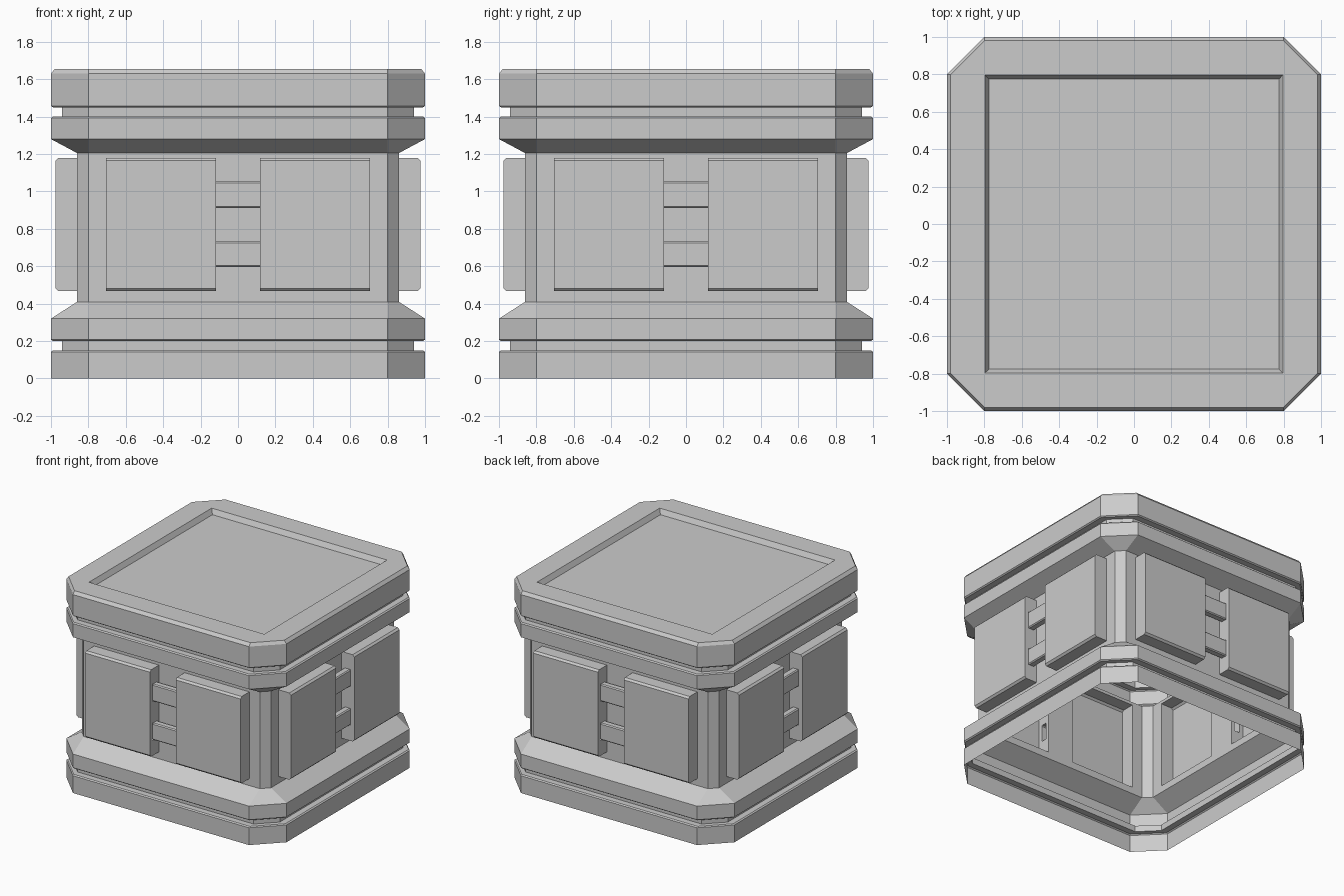
import bpy, bmesh
from math import pi
from mathutils import Matrix

if "Cube" in bpy.data.objects:
    bpy.data.objects.remove(bpy.data.objects["Cube"])


def finish(bm, name, turn=0.0):
    bmesh.ops.remove_doubles(bm, verts=bm.verts, dist=0.0005)
    bmesh.ops.recalc_face_normals(bm, faces=bm.faces)
    bm.transform(Matrix.Rotation(turn, 4, 'Z'))
    me = bpy.data.meshes.new(name)
    bm.to_mesh(me)
    bm.free()
    ob = bpy.data.objects.new(name, me)
    bpy.context.collection.objects.link(ob)
    return ob


def face(bm, pts):
    bm.faces.new([bm.verts.new(p) for p in pts])


def grid(bm, us, vs, place, hole):
    """Flat grid of quads, leaving out the cells in hole."""
    for i in range(len(us) - 1):
        for j in range(len(vs) - 1):
            if (i, j) not in hole:
                face(bm, [place(us[i], vs[j]), place(us[i + 1], vs[j]),
                          place(us[i + 1], vs[j + 1]), place(us[i], vs[j + 1])])


def ring(h, z):
    """Square with cut corners; becomes a plain square when h <= 0.8."""
    c = min(0.8, h)
    return [(c, -h, z), (h, -c, z), (h, c, z), (c, h, z),
            (-c, h, z), (-h, c, z), (-h, -c, z), (-c, -h, z)]


# Outer casing: stacked mouldings, corner columns, recessed lid, open underneath
WALL = 0.86
Z_LOW, Z_HIGH = 0.41, 1.205
profile = [(1, 0), (1, 0.142), (0.99, 0.15), (0.94, 0.15), (0.94, 0.2), (0.99, 0.2),
           (1, 0.208), (1, 0.32), (WALL, Z_LOW), (WALL, Z_HIGH), (1, 1.28),
           (1, 1.392), (0.99, 1.4), (0.94, 1.4), (0.94, 1.45), (0.99, 1.45),
           (1, 1.458), (1, 1.63), (0.98, 1.655), (0.797, 1.655), (0.775, 1.615)]
bm = bmesh.new()
rings = [[bm.verts.new(p) for p in ring(h, z)] for h, z in profile]
for a, b in zip(rings, rings[1:]):
    wall_band = abs(a[0].co.z - Z_LOW) < 1e-4
    for i in range(8):
        if wall_band and i % 2:      # flat sides are built with the panels
            continue
        j = (i + 1) % 8
        bm.faces.new((a[i], a[j], b[j], b[i]))
bm.faces.new(rings[-1])
finish(bm, "casing")

# Four sides: wall, two hollow raised panels, two bridging bars
X0, X1, P0, P1 = 0.117, 0.705, 0.467, 1.18
FRONT, CH = 0.975, 0.015
BACK_BAR, FRONT_BAR = 0.89, 0.94
bars = [(0.595, 0.733), (0.912, 1.053)]
for k in range(4):
    bm = bmesh.new()
    grid(bm, [-0.8, -X1, -X0, X0, X1, 0.8], [Z_LOW, P0, P1, Z_HIGH],
         lambda u, v: (u, -WALL, v), {(1, 1), (3, 1)})
    section = [(WALL, P0), (FRONT - CH, P0), (FRONT, P0 + CH),
               (FRONT, P1 - CH), (FRONT - CH, P1), (WALL, P1)]
    for s in (-1, 1):
        for (d0, z0), (d1, z1) in zip(section, section[1:]):
            face(bm, [(s * X0, -d0, z0), (s * X1, -d0, z0),
                      (s * X1, -d1, z1), (s * X0, -d1, z1)])
        face(bm, [(s * X1, -d, z) for d, z in section])
        # inner cheek with slots for the bars
        levels = [P0, *bars[0], *bars[1], P1]
        grid(bm, [WALL, BACK_BAR, FRONT_BAR, FRONT - CH], levels,
             lambda u, v: (s * X0, -u, v), {(1, 1), (1, 3)})
        face(bm, [(s * X0, -(FRONT - CH), z) for z in levels]
             + [(s * X0, -FRONT, P1 - CH), (s * X0, -FRONT, P0 + CH)])
    finish(bm, f"side_panels_{k + 1}", k * pi / 2)

    bm = bmesh.new()
    c = 0.008
    for z0, z1 in bars:
        loop = [(BACK_BAR, z0), (FRONT_BAR - c, z0), (FRONT_BAR, z0 + c),
                (FRONT_BAR, z1 - c), (FRONT_BAR - c, z1), (BACK_BAR, z1)]
        for (d0, a), (d1, b) in zip(loop, loop[1:] + loop[:1]):
            face(bm, [(-X0, -d0, a), (X0, -d0, a), (X0, -d1, b), (-X0, -d1, b)])
    finish(bm, f"bridge_bars_{k + 1}", k * pi / 2)
